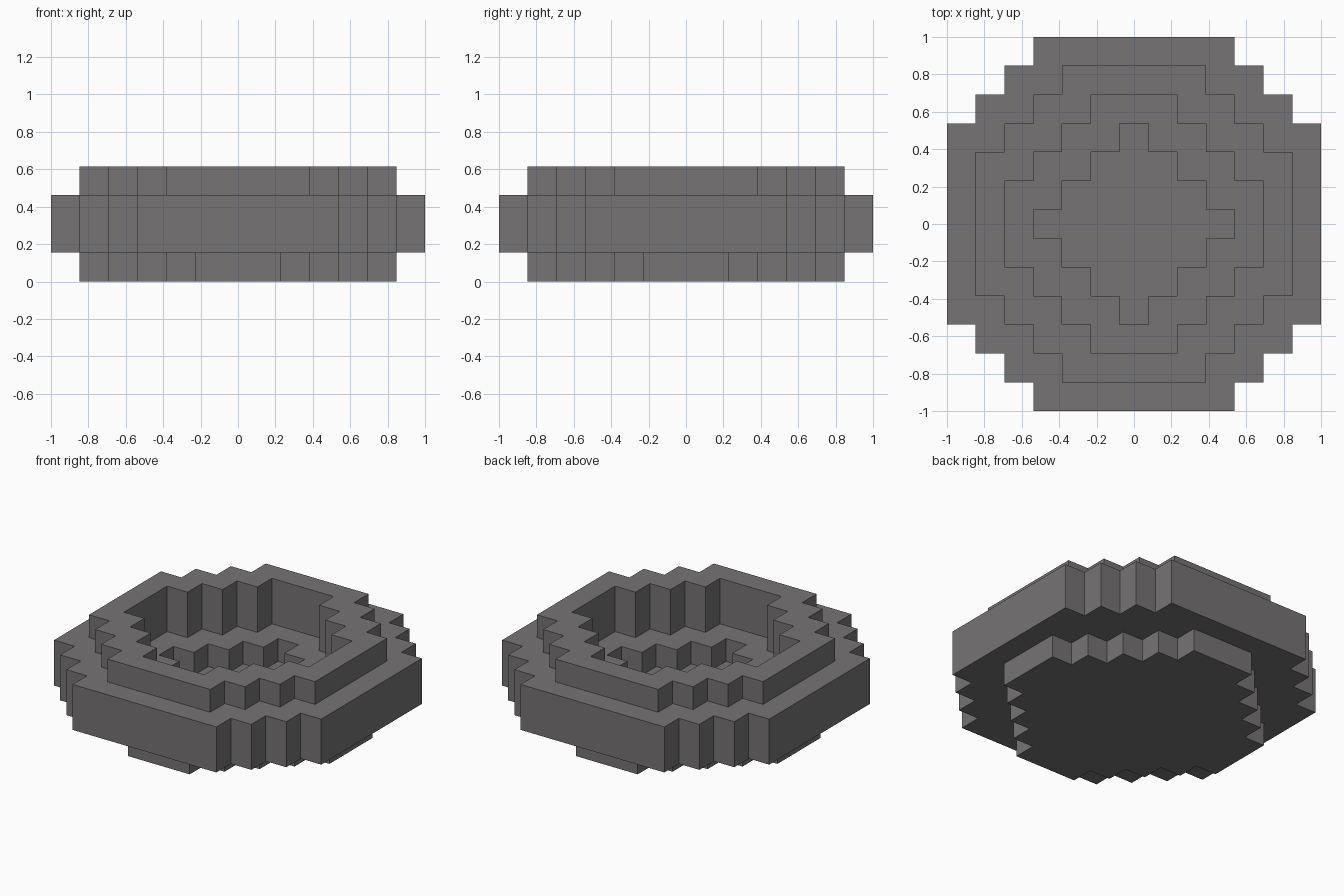
import bpy
import bmesh

if "Cube" in bpy.data.objects:
    bpy.data.objects.remove(bpy.data.objects["Cube"], do_unlink=True)

STEP = 2 / 13  # edge length of one block

stone = bpy.data.materials.new("grey stone")
stone.use_nodes = True
stone.diffuse_color = (0.18, 0.172, 0.175, 1)
stone.node_tree.nodes["Principled BSDF"].inputs["Base Color"].default_value = stone.diffuse_color


def stepped_ring(bm, reach, flat, level):
    """Closed round staircase outline: half size, half flat side, height, in blocks."""
    corner = [(reach, flat)]
    while corner[-1][1] < reach:
        x, y = corner[-1]
        corner += [(x - 1, y), (x - 1, y + 1)]
    points = []
    for _ in range(4):
        points += corner
        corner = [(-y, x) for x, y in corner]
    verts = [bm.verts.new((x * STEP, y * STEP, level * STEP)) for x, y in points]
    return [bm.edges.new((v, verts[i - 1])) for i, v in enumerate(verts)]


def fill(bm, edges):
    bmesh.ops.triangle_fill(bm, edges=edges, use_beauty=True)


# Tiers from the underside, out over the rim and down into the pit:
# reach, flat half side, start level, end level
tiers = [
    (5.5, 1.5, 0, 1),  # foot
    (6.5, 3.5, 1, 3),  # outer body
    (5.5, 2.5, 3, 4),  # raised rim
    (4.5, 1.5, 4, 2),  # bowl wall
    (3.5, 0.5, 2, 1),  # centre pit
]

bm = bmesh.new()
previous = []
for reach, flat, start, end in tiers:
    first = stepped_ring(bm, reach, flat, start)
    fill(bm, previous + first)  # underside or ledge
    last = stepped_ring(bm, reach, flat, end)
    for a, b in zip(first, last):  # upright walls
        bm.faces.new((a.verts[0], a.verts[1], b.verts[1], b.verts[0]))
    previous = last
fill(bm, previous)  # pit floor
bmesh.ops.recalc_face_normals(bm, faces=bm.faces[:])

mesh = bpy.data.meshes.new("stepped_bowl")
bm.to_mesh(mesh)
bm.free()
mesh.materials.append(stone)
bowl = bpy.data.objects.new("stepped_bowl", mesh)
bpy.context.collection.objects.link(bowl)
